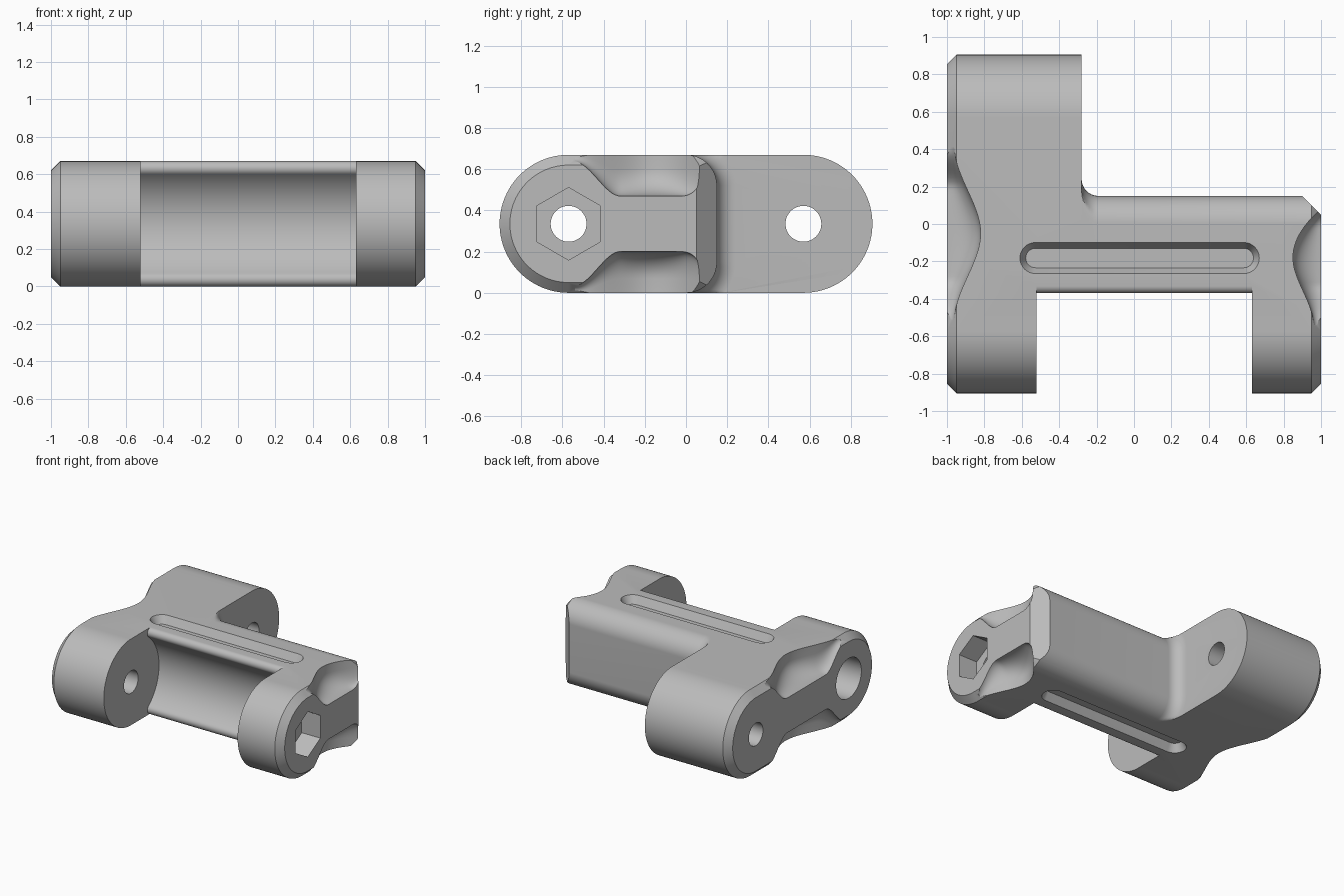
import bpy, bmesh
from math import sin, cos, pi, sqrt, atan2, radians, hypot

if "Cube" in bpy.data.objects:
    bpy.data.objects.remove(bpy.data.objects["Cube"])

H = 0.67          # overall height
R = H / 2         # knuckle radius
PIN = 0.57        # pin distance from centre

grey = bpy.data.materials.new("plain grey")
grey.use_nodes = True
grey.diffuse_color = (0.5, 0.5, 0.5, 1)
grey.node_tree.nodes["Principled BSDF"].inputs["Base Color"].default_value = (0.5, 0.5, 0.5, 1)


def loft(name, rings):
    """Skin a list of closed rings and cap both ends."""
    bm = bmesh.new()
    rows = [[bm.verts.new(p) for p in ring] for ring in rings]
    n = len(rows[0])
    for a, b in zip(rows, rows[1:]):
        for i in range(n):
            j = (i + 1) % n
            bm.faces.new((a[i], a[j], b[j], b[i]))
    bm.faces.new(rows[0])
    bm.faces.new(rows[-1])
    bmesh.ops.remove_doubles(bm, verts=bm.verts, dist=1e-5)
    bmesh.ops.dissolve_degenerate(bm, dist=1e-5, edges=bm.edges)
    bmesh.ops.recalc_face_normals(bm, faces=bm.faces)
    mesh = bpy.data.meshes.new(name)
    bm.to_mesh(mesh)
    bm.free()
    mesh.materials.append(grey)
    ob = bpy.data.objects.new(name, mesh)
    bpy.context.collection.objects.link(ob)
    return ob


def arc(cy, cz, r, a0, a1, n):
    angles = [radians(a0 + (a1 - a0) * i / n) for i in range(n + 1)]
    return [(cy + r * cos(a), cz + r * sin(a)) for a in angles]


def prism(name, profile, x0, x1):
    return loft(name, [[(x, y, z) for y, z in profile] for x in (x0, x1)])


def section(x, back, r, grow=0):
    """Cross-section: round front knuckle, back corners of radius r."""
    pts = arc(-PIN, R, R + min(grow, 0), 270, 90, 48)
    pts += arc(back, H - r, r + grow, 90, 0, 24)
    pts += arc(back, r, r + grow, 0, -90, 24)
    return [(x, y, min(max(z, 0), H)) for y, z in pts]


# Main casting: long arm on one side, fillet, then the cross body
rings = [section(-1, PIN, R, -0.05), section(-0.95, PIN, R), section(-0.28, PIN, R)]
for i in range(9):
    t = pi / 2 * i / 8
    rings.append(section(-0.28 + 0.09 * (1 - cos(t)), 0, 0.15, 0.09 * (1 - sin(t))))
rings += [section(0.95, 0, 0.15), section(1, 0, 0.15, -0.05)]
body = loft("hinge_body", rings)

cutters = []

# Curved clearance between the front knuckles, with rounded lips
f, cy = 0.038, -0.332
cz = H - f
dist = hypot(cy + PIN, cz - R)
ang = atan2(cz - R, cy + PIN) * 180 / pi
lip = arc(cy, cz, f, 90, 180 + ang, 10)
low_lip = [(y, H - z) for y, z in reversed(lip)]
hollow = arc(-PIN, R, dist - f, ang, -ang, 40)[1:-1]
profile = [(-1.2, 0.9), (cy, 0.9)] + lip + hollow + low_lip + [(cy, -0.23), (-1.2, -0.23)]
cutters.append(prism("clearance_cutter", profile, -0.52, 0.63))

# Pin holes, screw counterbore and nut pocket
for side in (-1, 1):
    cutters.append(prism("pin_hole_cutter", arc(side * PIN, R, 0.087, 0, 352.5, 47), -1.2, 1.2))
cutters.append(prism("counterbore_cutter", arc(-PIN, R, 0.155, 0, 352.5, 47), -1.2, -0.8))
cutters.append(prism("nut_pocket_cutter", arc(-PIN, R, 0.176, 30, 330, 5), 0.84, 1.2))

# Back corner chamfer
corner = [(0.8, 0.25), (1.1, -0.05), (1.1, 0.25)]
cutters.append(loft("corner_cutter", [[(x, y, z) for x, y in corner] for z in (-0.1, 0.8)]))

# Tapered grooves on top and bottom
for flip in (False, True):
    rings = []
    for r, z in ((0.052, 0.61), (0.083, H), (0.083, 0.75)):
        outline = arc(0.587, -0.182, r, -90, 90, 16) + arc(-0.527, -0.182, r, 90, 270, 16)
        rings.append([(x, y, H - z if flip else z) for x, y in outline])
    cutters.append(loft("groove_cutter", rings))


def ease(u):
    u = min(max(u, 0), 1)
    return u * u * (3 - 2 * u)


def right_scoop(y):
    """Floor height and depth of the scoop on the short side."""
    floor = 0.635 - 0.165 * ease((y + 0.54) / 0.22)
    if y > -0.02:
        floor += 0.09 - sqrt(max(0, 0.09 ** 2 - (y + 0.02) ** 2))
    if y < -0.18:
        return floor, 0.04 + 0.11 * ease((y + 0.54) / 0.36)
    return floor, 0.15 * (1 - ((y + 0.18) / 0.26) ** 2)


def left_scoop(y):
    """Floor height and depth of the scoop on the long side."""
    edge = 0.46 - abs(y + 0.05)
    return 0.635 - 0.165 * ease(edge / 0.22), 0.04 + 0.14 * ease(edge / 0.46)


# Finger scoops on both outer sides, top and bottom
for sx, shape, y0, y1 in ((1, right_scoop, -0.54, 0.07), (-1, left_scoop, -0.51, 0.41)):
    for flip in (False, True):
        rings = []
        for i in range(41):
            y = y0 + (y1 - y0) * i / 40
            floor, depth = shape(y)
            r = 0.6 * (0.69 - floor)
            pts = [(1.1, floor)]
            for k in range(11):
                t = pi / 2 * k / 10
                pts.append((1 - depth * sin(t), floor + r * (1 - cos(t))))
            pts += [(1 - depth, 0.8), (1.1, 0.8)]
            rings.append([(sx * x, y, H - z if flip else z) for x, z in pts])
        cutters.append(loft("scoop_cutter", rings))

# Apply all cuts and discard the cutters
bpy.ops.object.select_all(action='DESELECT')
bpy.context.view_layer.objects.active = body
body.select_set(True)
for c in cutters:
    c.hide_render = True
    mod = body.modifiers.new("cut", 'BOOLEAN')
    mod.operation = 'DIFFERENCE'
    mod.solver = 'EXACT'
    mod.object = c
    bpy.ops.object.modifier_apply(modifier=mod.name)
    bpy.data.objects.remove(c)

bpy.ops.object.shade_smooth_by_angle(angle=radians(28))
